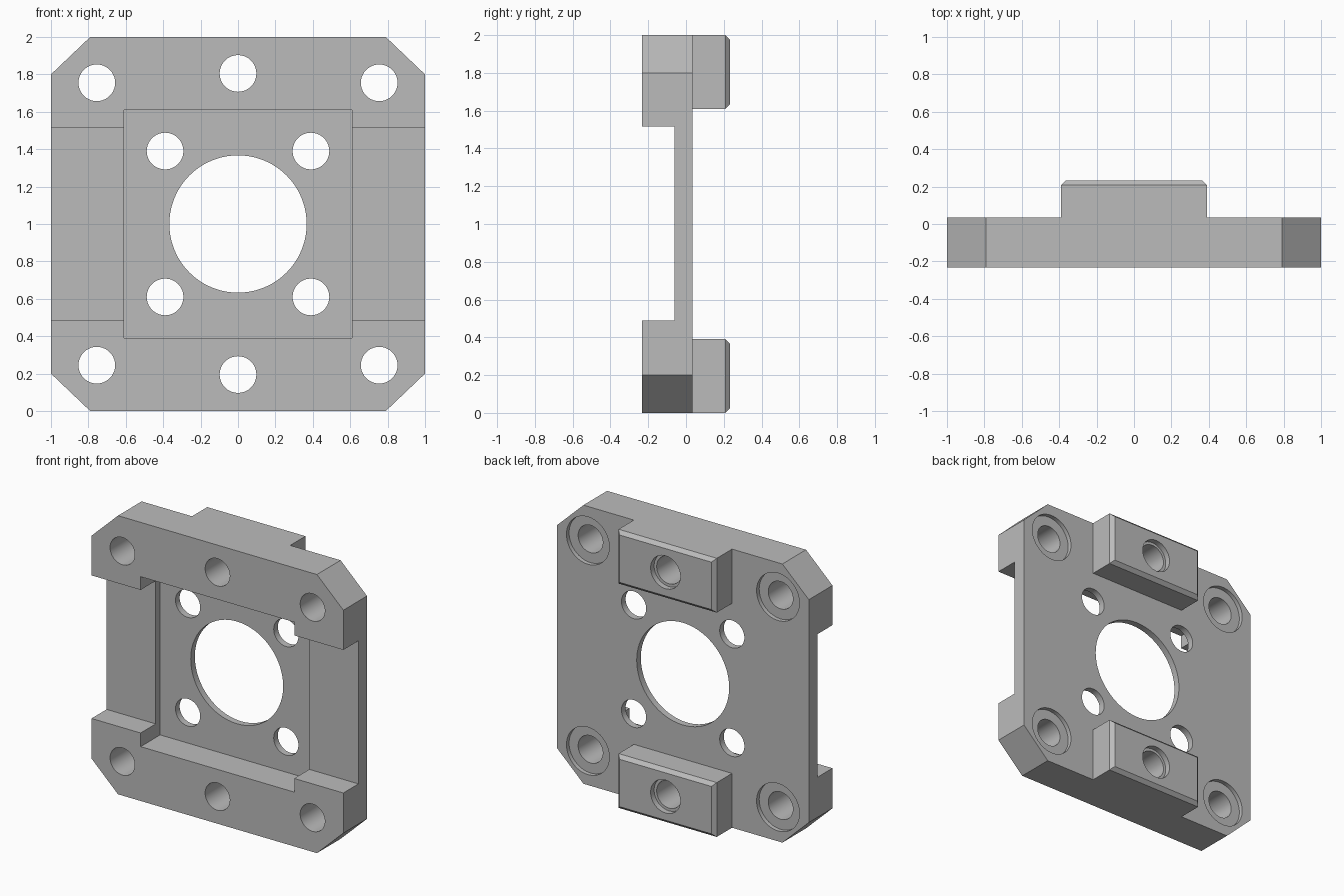
import bpy, bmesh, math
from mathutils import Matrix

if "Cube" in bpy.data.objects:
    bpy.data.objects.remove(bpy.data.objects["Cube"], do_unlink=True)

grey = bpy.data.materials.new("machined_grey")
grey.use_nodes = True
GREY = (0.5, 0.5, 0.5, 1)
grey.diffuse_color = GREY
grey.node_tree.nodes["Principled BSDF"].inputs["Base Color"].default_value = GREY

FRONT, BACK, LUG_BACK = -0.233, 0.035, 0.233
MID = 1.0          # height of the plate centre
POCKET = 0.61      # half width of the square pocket
FLOOR = -0.012     # pocket floor


def finish(name, bm):
    bmesh.ops.recalc_face_normals(bm, faces=bm.faces)
    mesh = bpy.data.meshes.new(name)
    bm.to_mesh(mesh)
    bm.free()
    mesh.materials.append(grey)
    ob = bpy.data.objects.new(name, mesh)
    bpy.context.collection.objects.link(ob)
    return ob


def box(name, x, y, z):
    bm = bmesh.new()
    bmesh.ops.create_cube(bm, size=1)
    for v in bm.verts:
        v.co = [lo + (c + 0.5) * (hi - lo) for c, (lo, hi) in zip(v.co, (x, y, z))]
    return finish(name, bm)


def drill(name, x, z, r, y0=-0.5, y1=0.5, sides=64):
    bm = bmesh.new()
    turn = Matrix.Translation((x, (y0 + y1) / 2, z)) @ Matrix.Rotation(math.pi / 2, 4, "X")
    bmesh.ops.create_cone(bm, cap_ends=True, segments=sides, radius1=r, radius2=r,
                          depth=y1 - y0, matrix=turn)
    return finish(name, bm)


def cut(target, cutters):
    for c in cutters:
        c.hide_render = True
        mod = target.modifiers.new("cut", "BOOLEAN")
        mod.operation, mod.solver, mod.object = "DIFFERENCE", "EXACT", c
    bpy.context.view_layer.update()
    graph = bpy.context.evaluated_depsgraph_get()
    mesh = bpy.data.meshes.new_from_object(target.evaluated_get(graph))
    target.modifiers.clear()
    target.data = mesh
    for c in cutters:
        bpy.data.objects.remove(c, do_unlink=True)


# Octagonal plate with clipped corners
bm = bmesh.new()
outline = [(1, -0.8), (1, 0.8), (0.79, 1), (-0.79, 1),
           (-1, 0.8), (-1, -0.8), (-0.79, -1), (0.79, -1)]
face = bm.faces.new([bm.verts.new((x, FRONT, z + MID)) for x, z in outline])
ext = bmesh.ops.extrude_face_region(bm, geom=[face])
for v in ext["geom"]:
    if isinstance(v, bmesh.types.BMVert):
        v.co.y = BACK
plate = finish("mounting_plate", bm)

# Front channel, square pocket and bores
cutters = [
    box("channel_cutter", (-2, 2), (-1, -0.062), (0.488, 1.515)),
    box("pocket_cutter", (-POCKET, POCKET), (-1, FLOOR), (MID - POCKET, MID + POCKET)),
    drill("centre_bore_cutter", 0, MID, 0.367, sides=96),
]
for sz in (-1, 1):
    cutters.append(drill("lug_hole_cutter", 0, MID + 0.805 * sz, 0.098))
    for sx in (-1, 1):
        cutters += [
            drill("inner_hole_cutter", 0.39 * sx, MID + 0.39 * sz, 0.098),
            drill("corner_hole_cutter", 0.755 * sx, MID + 0.755 * sz, 0.098),
            drill("counterbore_cutter", 0.755 * sx, MID + 0.755 * sz, 0.17, BACK - 0.03),
        ]
cut(plate, cutters)
parts = [plate]

# Two chamfered locating lugs on the back
for label, z0 in (("lower_lug", 0), ("upper_lug", 2 - 0.39)):
    lug = box(label, (-0.39, 0.39), (BACK, LUG_BACK), (z0, z0 + 0.39))
    bm = bmesh.new()
    bm.from_mesh(lug.data)
    rim = [e for e in bm.edges if all(v.co.y > LUG_BACK - 0.01 for v in e.verts)]
    bmesh.ops.bevel(bm, geom=rim, offset=0.025, segments=1, affect="EDGES")
    bm.to_mesh(lug.data)
    bm.free()
    hole_z = MID + math.copysign(0.805, z0 - 0.5)
    cut(lug, [drill("hole_cutter", 0, hole_z, 0.098),
              drill("recess_cutter", 0, hole_z, 0.118, LUG_BACK - 0.04)])
    parts.append(lug)

# Smooth bore walls, sharp machined edges
for ob in parts:
    bpy.ops.object.select_all(action="DESELECT")
    ob.select_set(True)
    bpy.context.view_layer.objects.active = ob
    bpy.ops.object.shade_smooth_by_angle(angle=math.radians(30))
